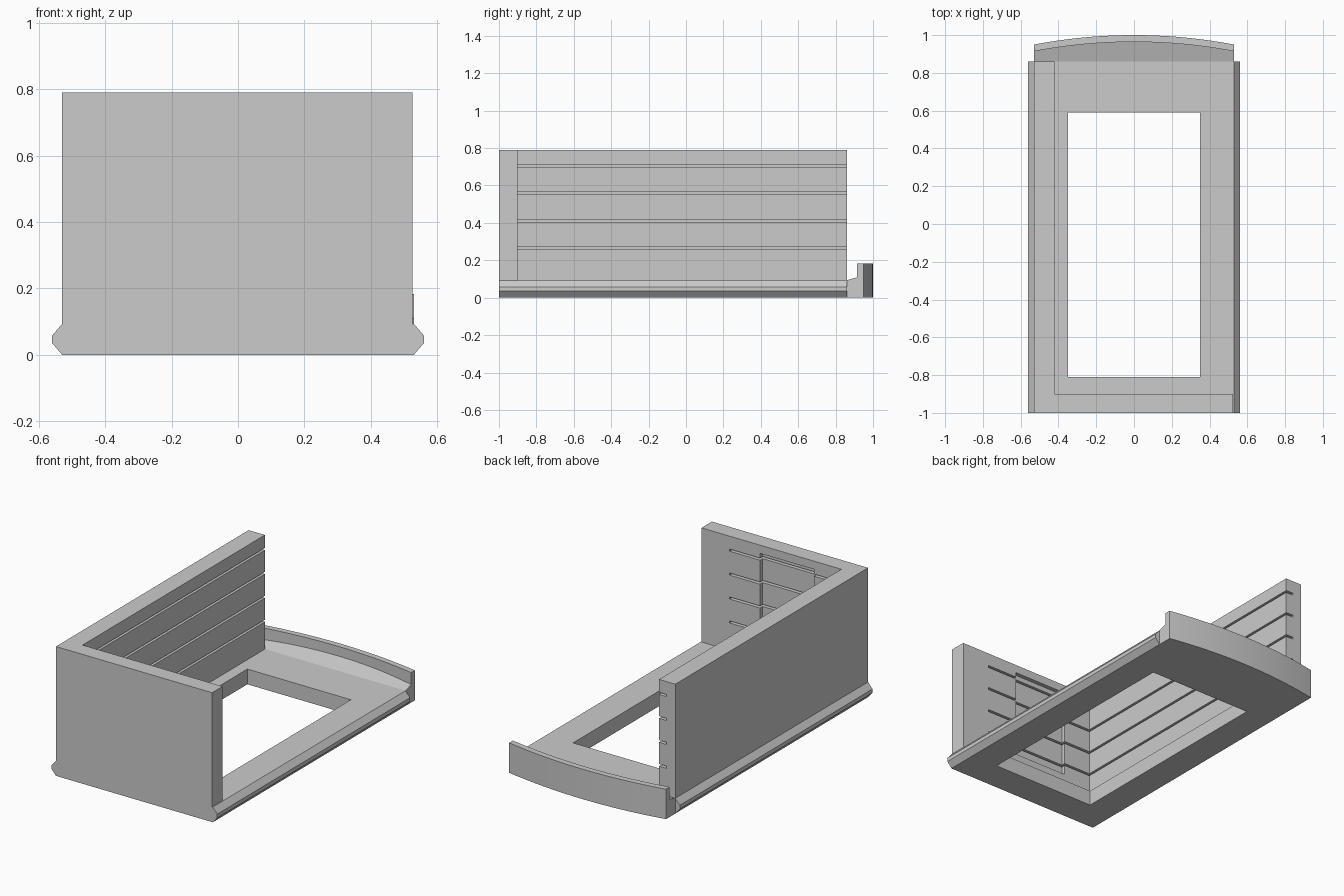
import bpy, bmesh
from math import sqrt

if "Cube" in bpy.data.objects:
    bpy.data.objects.remove(bpy.data.objects["Cube"])

GREY = (0.6, 0.6, 0.6, 1)
mat = bpy.data.materials.new("plain grey")
mat.use_nodes = True
mat.diffuse_color = GREY
mat.node_tree.nodes["Principled BSDF"].inputs["Base Color"].default_value = GREY


def prism(name, outline, low, high, axis="z"):
    """Extrude an outline: (x, y) along z, or (x, z) along y."""
    bm = bmesh.new()
    rings = []
    for level in (low, high):
        rings.append([bm.verts.new((a, b, level) if axis == "z" else (a, level, b))
                      for a, b in outline])
    bottom, top = rings
    bm.faces.new(bottom)
    bm.faces.new(top)
    for i in range(len(outline)):
        j = (i + 1) % len(outline)
        bm.faces.new((bottom[i], bottom[j], top[j], top[i]))
    bmesh.ops.recalc_face_normals(bm, faces=bm.faces)
    mesh = bpy.data.meshes.new(name)
    bm.to_mesh(mesh)
    bm.free()
    mesh.materials.append(mat)
    obj = bpy.data.objects.new(name, mesh)
    bpy.context.collection.objects.link(obj)
    return obj


def rect(x0, x1, y0, y1):
    return [(x0, y0), (x1, y0), (x1, y1), (x0, y1)]


def cut(target, cutter):
    """Subtract the cutter and remove it."""
    cutter.hide_render = True
    mod = target.modifiers.new("cut", "BOOLEAN")
    mod.operation = "DIFFERENCE"
    mod.solver = "EXACT"
    mod.object = cutter
    bpy.context.view_layer.objects.active = target
    bpy.ops.object.modifier_apply(modifier=mod.name)
    bpy.data.objects.remove(cutter)


FRONT, BACK, SIDE, FLOOR, TOP = -1.0, 0.86, 0.53, 0.093, 0.79

# Base frame with a bevelled rail along each side and a large opening
half = [(SIDE, 0), (0.56, 0.035), (0.56, 0.058), (SIDE, FLOOR)]
profile = half + [(-x, z) for x, z in reversed(half)]
base = prism("base_frame", profile, FRONT, BACK, axis="y")
cut(base, prism("opening_cutter", rect(-0.35, 0.35, -0.81, 0.59), -0.1, 0.3))

# Front wall and side wall, joined in an L
walls = prism("corner_walls", [(-SIDE, FRONT), (0.525, FRONT), (0.525, -0.9),
                               (-0.42, -0.9), (-0.42, BACK), (-SIDE, BACK)], FLOOR, TOP)

# Shallow doorway recess on the inside of the front wall
cut(walls, prism("recess_cutter", rect(-0.235, 0.13, -0.925, -0.85), 0.2, 0.74))

# Grooves running round the inside of both walls
for i in range(4):
    z = 0.26 + i * 0.146
    cut(walls, prism("groove_cutter", [(-0.47, -0.95), (0.335, -0.95), (0.335, -0.88),
                                       (-0.4, -0.88), (-0.4, 0.9), (-0.47, 0.9)], z, z + 0.013))


# Curved back edge
def arc(offset, steps=24):
    radius = (SIDE ** 2 + 0.05 ** 2) / 0.1
    xs = [SIDE - 2 * SIDE * i / steps for i in range(steps + 1)]
    return [(x, 1 - offset - radius + sqrt(radius ** 2 - x ** 2)) for x in xs]


# Sill rising gently towards the lip
sill = prism("back_sill", [(-SIDE, BACK), (SIDE, BACK)] + arc(0.036), 0, FLOOR)
for v in sill.data.vertices:
    if v.co.z > 0.01:
        v.co.z += 0.3 * (v.co.y - BACK)

# Upright lip along the curved edge
lip = prism("back_lip", arc(0) + arc(0.036)[::-1], 0, 0.183)
for obj in (sill, lip):
    bpy.context.view_layer.objects.active = obj
    obj.select_set(True)
    bpy.ops.object.shade_smooth_by_angle(angle=0.5)
    obj.select_set(False)
